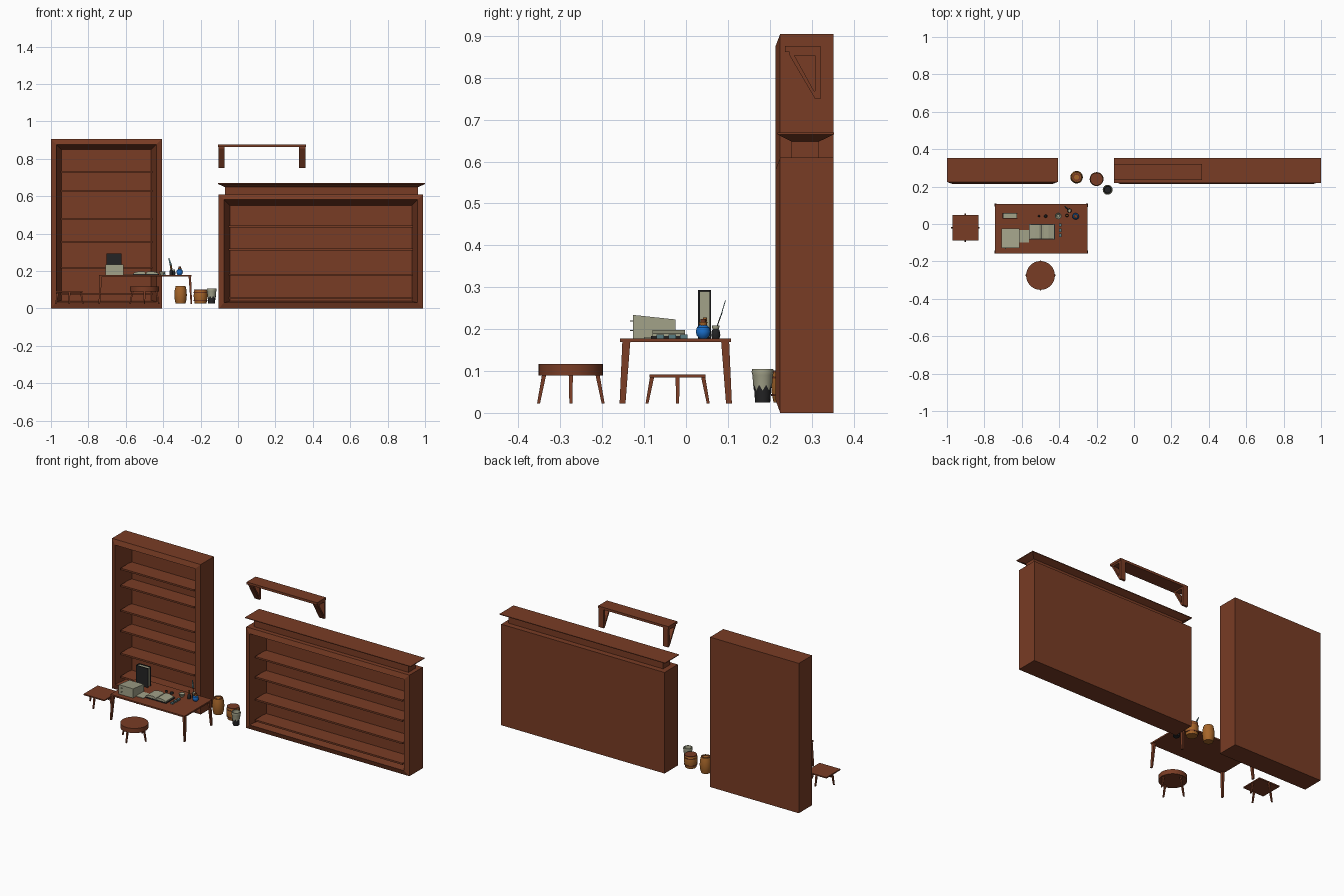
import bpy, bmesh, math
from mathutils import Vector

def mat(name, r, g, b):
    m = bpy.data.materials.new(name)
    m.diffuse_color = (r, g, b, 1)
    return m

WOOD = mat("brown wood", 0.19, 0.045, 0.018)
OAK = mat("orange oak", 0.38, 0.13, 0.022)
PAPER = mat("grey paper", 0.36, 0.36, 0.25)
BLACK = mat("black", 0.017, 0.017, 0.018)
BLUE = mat("blue glass", 0.01, 0.16, 0.6)
TEAL = mat("slate teal", 0.10, 0.20, 0.22)

def make(name, verts, faces, *mats):
    me = bpy.data.meshes.new(name)
    me.from_pydata([tuple(v) for v in verts], [], faces)
    bm = bmesh.new()
    bm.from_mesh(me)
    bmesh.ops.recalc_face_normals(bm, faces=bm.faces[:])
    bm.to_mesh(me)
    bm.free()
    ob = bpy.data.objects.new(name, me)
    bpy.context.collection.objects.link(ob)
    for m in mats:
        me.materials.append(m)
    return ob

def loft(name, loops, m, cap=True):
    """Skin a list of equal-length vertex loops."""
    n = len(loops[0])
    verts = [v for l in loops for v in l]
    faces = [(k*n+i, k*n+(i+1) % n, (k+1)*n+(i+1) % n, (k+1)*n+i)
             for k in range(len(loops)-1) for i in range(n)]
    if cap:
        faces += [tuple(range(n)), tuple(range((len(loops)-1)*n, len(loops)*n))]
    return make(name, verts, faces, m)

def rect_z(x0, x1, y0, y1, z):
    return [(x0, y0, z), (x1, y0, z), (x1, y1, z), (x0, y1, z)]

def rect_y(x0, x1, z0, z1, y):
    return [(x0, y, z0), (x1, y, z0), (x1, y, z1), (x0, y, z1)]

def box(name, x0, x1, y0, y1, z0, z1, m):
    return loft(name, [rect_z(x0, x1, y0, y1, z0), rect_z(x0, x1, y0, y1, z1)], m)

def leg(name, top, foot, wt, wf, m=WOOD):
    """Tapered strut with horizontal rectangular ends."""
    def r(p, w):
        return rect_z(p[0]-w[0]/2, p[0]+w[0]/2, p[1]-w[1]/2, p[1]+w[1]/2, p[2])
    return loft(name, [r(foot, wf), r(top, wt)], m)

def lathe(name, cx, cy, profile, m, n=20, smooth=True, cap=True):
    loops = [[(cx + r*math.cos(2*math.pi*i/n), cy + r*math.sin(2*math.pi*i/n), z)
              for i in range(n)] for r, z in profile]
    ob = loft(name, loops, m, cap)
    if smooth:
        bpy.context.view_layer.objects.active = ob
        ob.select_set(True)
        bpy.ops.object.shade_smooth_by_angle(angle=math.radians(35))
        ob.select_set(False)
    return ob

# Bookcases: raised front frame and a tapered recess, with shelves
def bookcase(name, x0, x1, top, fw, fb, taper, shelves):
    outer = (x0, x1, 0, top)
    edge = (x0+fw, x1-fw, fb, top-fw)
    back = (edge[0]+taper, edge[1]-taper, fb+0.008, edge[3]-taper)
    loft(name + "_case", [rect_y(*outer, 0.352), rect_y(*outer, 0.225),
                          rect_y(*edge, 0.214), rect_y(*back, 0.335)], WOOD)
    for i, z in enumerate(shelves):
        box(f"{name}_shelf_{i+1}", back[0]-0.006, back[1]+0.006, 0.235, 0.337,
            z-0.005, z+0.005, WOOD)

bookcase("tall_bookcase", -1.0, -0.407, 0.905, 0.029, 0.035, 0.028,
         (0.73, 0.628, 0.478, 0.355, 0.217, 0.077))
bookcase("wide_bookcase", -0.103, 0.988, 0.61, 0.029, 0.03, 0.03,
         (0.437, 0.315, 0.18, 0.055))

# Cornice flaring out above the wide bookcase
loft("cornice", [rect_z(-0.07, 0.963, 0.252, 0.318, 0.605),
                 rect_z(-0.07, 0.963, 0.252, 0.318, 0.648),
                 rect_z(-0.107, 1.0, 0.218, 0.353, 0.665),
                 rect_z(-0.107, 1.0, 0.218, 0.353, 0.669)], WOOD)

# Wall shelf on two triangular brackets
box("wall_shelf", -0.107, 0.363, 0.236, 0.321, 0.862, 0.876, WOOD)
outer = [(0.247, 0.863), (0.247, 0.854), (0.308, 0.75), (0.321, 0.75), (0.321, 0.863)]
inner = [(0.259, 0.853), (0.262, 0.848), (0.306, 0.768), (0.308, 0.768), (0.308, 0.853)]
for side, x0 in (("left", -0.105), ("right", 0.327)):
    loops = [[(x, y, z) for y, z in prof]
             for x, prof in ((x0, outer), (x0+0.034, outer), (x0+0.034, inner),
                             (x0, inner), (x0, outer))]
    loft(side + "_bracket", loops, WOOD, cap=False)

# Desk
box("desk_top", -0.743, -0.248, -0.157, 0.108, 0.169, 0.178, WOOD)
for sx in (-1, 1):
    for sy in (-1, 1):
        leg("desk_leg", (-0.4955+sx*0.238, -0.0245+sy*0.118, 0.17),
            (-0.4955+sx*0.246, -0.0245+sy*0.127, 0.023), (0.013, 0.019), (0.008, 0.014))

# Stools, with legs splayed along the axes
def stool_legs(name, cx, cy, rt, rf, zt):
    for i in range(4):
        dx, dy = ((1, 0), (0, 1), (-1, 0), (0, -1))[i]
        leg(name, (cx+dx*rt, cy+dy*rt, zt), (cx+dx*rf, cy+dy*rf, 0.023),
            (0.01, 0.01), (0.007, 0.007))

lathe("round_stool_seat", -0.5, -0.275, [(0.077, 0.089), (0.077, 0.117)], WOOD, 32)
stool_legs("round_stool_leg", -0.5, -0.275, 0.064, 0.077, 0.09)
box("square_stool_seat", -0.971, -0.832, -0.087, 0.047, 0.085, 0.092, WOOD)
stool_legs("square_stool_leg", -0.9015, -0.02, 0.061, 0.073, 0.086)

# Barrels
lathe("tall_barrel", -0.307, 0.25, [(0.026, 0.025), (0.031, 0.045), (0.0335, 0.072),
      (0.031, 0.1), (0.026, 0.12), (0.023, 0.12), (0.023, 0.113)], OAK)
lathe("tall_barrel_lid", -0.307, 0.25, [(0.022, 0.112), (0.022, 0.115)], WOOD)
lathe("tall_barrel_plug", -0.307, 0.25, [(0.013, 0.113), (0.013, 0.117)], OAK)
lathe("short_barrel", -0.2, 0.24, [(0.031, 0.025), (0.035, 0.045), (0.037, 0.065),
      (0.036, 0.085), (0.033, 0.098)], OAK)
lathe("short_barrel_lid", -0.2, 0.24, [(0.034, 0.096), (0.034, 0.101)], WOOD)
for z in (0.04, 0.082):
    lathe("short_barrel_hoop", -0.2, 0.24, [(0.0365, z), (0.0373, z+0.005)], WOOD)

# Waste bin with a ragged liner folded over its rim
lathe("bin", -0.141, 0.183, [(0.018, 0.025), (0.0235, 0.1), (0.0215, 0.1), (0.017, 0.03)],
      BLACK, 16)
liner = lathe("bin_liner", -0.141, 0.183, [(0.0215, 0.06), (0.0245, 0.09), (0.0265, 0.098),
      (0.025, 0.105), (0.021, 0.105), (0.019, 0.085)], PAPER, 16, cap=False)
for i, v in enumerate(liner.data.vertices[:16]):
    v.co.z += 0.007 * (1 if i % 2 else -1)

# Standing black book: two covers, spine and pages
box("book_front_cover", -0.703, -0.622, 0.029, 0.033, 0.178, 0.294, BLACK)
box("book_back_cover", -0.703, -0.622, 0.056, 0.06, 0.178, 0.294, BLACK)
box("book_spine", -0.703, -0.698, 0.029, 0.06, 0.178, 0.294, BLACK)
box("book_pages", -0.699, -0.626, 0.032, 0.057, 0.18, 0.29, PAPER)

# Paper case with sloping lid and side knobs
loft("paper_case", [rect_y(-0.708, -0.612, 0.178, 0.234, -0.127),
                    rect_y(-0.708, -0.612, 0.178, 0.223, -0.025)], PAPER)
for z in (0.195, 0.218):
    box("case_knob", -0.69, -0.684, -0.134, -0.126, z, z+0.003, PAPER)
box("loose_sheet", -0.612, -0.562, -0.1, -0.032, 0.178, 0.181, PAPER)

# Open book with two page blocks rising towards the spine
box("open_book_cover", -0.562, -0.423, -0.083, 0.001, 0.178, 0.183, BLACK)
for s in (-1, 1):
    prof = [(0.001, 0.182), (0.066, 0.182), (0.066, 0.19), (0.035, 0.198),
            (0.012, 0.198), (0.001, 0.191)]
    loft("open_book_page_block", [[(-0.4925+s*a, y, z) for a, z in prof]
                                  for y in (-0.08, -0.002)], PAPER)

# Small slate sticks beside the book
for y in (-0.07, -0.042, -0.014):
    box("slate_stick", -0.402, -0.387, y, y+0.018, 0.178, 0.187, TEAL)

# Blue flask with a cork
lathe("blue_flask", -0.312, 0.041, [(0.009, 0.178), (0.015, 0.184), (0.0175, 0.194),
      (0.015, 0.204), (0.008, 0.21), (0.007, 0.216)], BLUE)
lathe("flask_collar", -0.312, 0.041, [(0.009, 0.209), (0.01, 0.217)], OAK, 12)
lathe("flask_cork", -0.312, 0.041, [(0.006, 0.216), (0.007, 0.224)], WOOD, 12)

# Brown and black bottle
lathe("dark_bottle", -0.358, 0.045, [(0.009, 0.178), (0.009, 0.2), (0.004, 0.208)], BLACK, 12)
lathe("dark_bottle_neck", -0.358, 0.045, [(0.004, 0.207), (0.005, 0.228)], OAK, 12)

# Ink pot with a feather quill
lathe("ink_pot", -0.345, 0.071, [(0.009, 0.178), (0.011, 0.186), (0.009, 0.197),
      (0.006, 0.201)], BLACK, 12)
lathe("ink_pot_rim", -0.345, 0.071, [(0.008, 0.2), (0.009, 0.209)], PAPER, 12)
leg("quill_shaft", (-0.364, 0.086, 0.24), (-0.346, 0.072, 0.2), (0.003, 0.003), (0.002, 0.002), BLACK)
leg("quill_feather", (-0.37, 0.094, 0.268), (-0.358, 0.082, 0.228), (0.005, 0.002), (0.013, 0.002), TEAL)

# Mortar bowl and two small weights
lathe("mortar", -0.405, 0.043, [(0.01, 0.178), (0.018, 0.196), (0.015, 0.196), (0.007, 0.183)], PAPER, 16)
for x, r in ((-0.508, 0.006), (-0.472, 0.009)):
    lathe("small_weight", x, 0.042, [(r, 0.178), (r, 0.185), (r*0.6, 0.19)], BLACK, 12)
